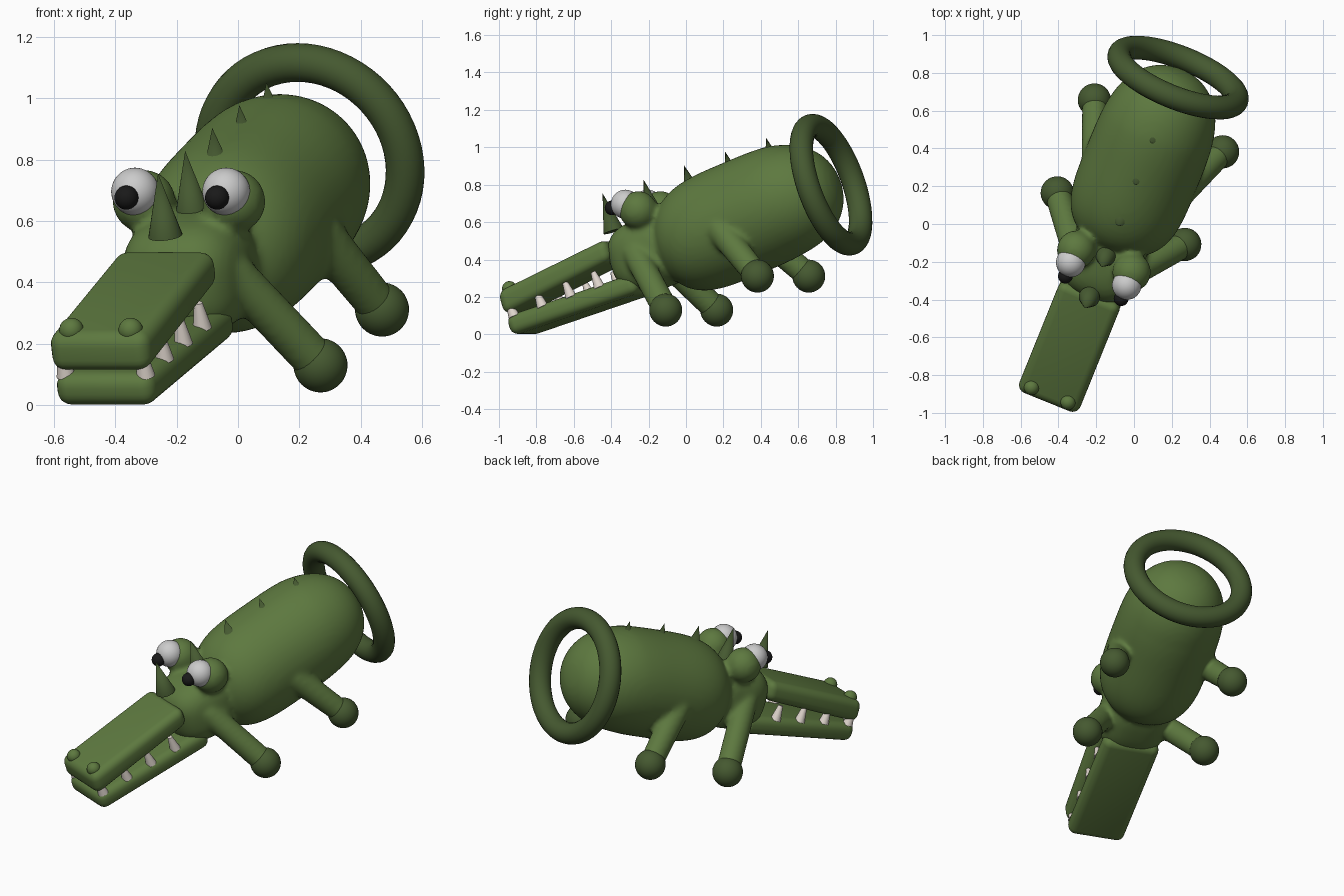
import bpy, bmesh, math
from mathutils import Matrix, Vector

if "Cube" in bpy.data.objects:
    bpy.data.objects.remove(bpy.data.objects["Cube"])

# Pose: model is built along local y (front is -y), then pitched, yawed and placed
POSE = (Matrix.Translation((0.233, 0.775, 0.80)) @ Matrix.Rotation(math.radians(-22), 4, 'Z')
        @ Matrix.Rotation(math.radians(17.5), 4, 'X'))


def material(name, rgb):
    m = bpy.data.materials.new(name)
    m.diffuse_color = (*rgb, 1)
    m.use_nodes = True
    m.node_tree.nodes["Principled BSDF"].inputs["Base Color"].default_value = m.diffuse_color
    return m


GREEN = material("green", (0.11, 0.19, 0.05))
DARK = material("dark_green", (0.06, 0.10, 0.03))
WHITE = material("white", (0.8, 0.8, 0.8))
BLACK = material("black", (0.01, 0.01, 0.01))
IVORY = material("ivory", (0.75, 0.68, 0.62))


def finish(bm, name, mat, angle=40):
    bmesh.ops.recalc_face_normals(bm, faces=bm.faces)
    me = bpy.data.meshes.new(name)
    bm.to_mesh(me)
    bm.free()
    ob = bpy.data.objects.new(name, me)
    bpy.context.collection.objects.link(ob)
    ob.matrix_world = POSE
    me.materials.append(mat)
    bpy.ops.object.select_all(action='DESELECT')
    ob.select_set(True)
    bpy.context.view_layer.objects.active = ob
    bpy.ops.object.shade_smooth_by_angle(angle=math.radians(angle))
    return ob


def add_ball(bm, c, r, power=1.0):
    # power below 1 makes the ball boxier
    vs = bmesh.ops.create_uvsphere(bm, u_segments=32, v_segments=20, radius=1)["verts"]
    r = (r, r, r) if isinstance(r, (int, float)) else r
    for v in vs:
        v.co = Vector([c[i] + r[i] * math.copysign(abs(v.co[i]) ** power, v.co[i]) for i in range(3)])


def add_cone(bm, a, b, r1, r2, seg=24):
    a, b = Vector(a), Vector(b)
    d = b - a
    m = Matrix.Translation((a + b) / 2) @ d.to_track_quat('Z', 'Y').to_matrix().to_4x4()
    bmesh.ops.create_cone(bm, cap_ends=True, segments=seg, radius1=r1, radius2=r2,
                          depth=d.length, matrix=m)


def ball(name, c, r, mat):
    bm = bmesh.new()
    add_ball(bm, c, r)
    return finish(bm, name, mat)


def jaw(name, half, front, back):
    # front and back: (y, low z, high z)
    bm = bmesh.new()
    bmesh.ops.create_cube(bm, size=2)
    for v in bm.verts:
        y, lo, hi = front if v.co.y < 0 else back
        v.co = (v.co.x * half, y, lo if v.co.z < 0 else hi)
    bmesh.ops.bevel(bm, geom=bm.edges[:], offset=0.045, segments=5, profile=0.5, affect='EDGES')
    return finish(bm, name, GREEN)


# Body, head, eye sockets and legs fused into one soft skin
bm = bmesh.new()
vs = bmesh.ops.create_uvsphere(bm, u_segments=48, v_segments=64, radius=1)["verts"]
for v in vs:
    t = v.co.z
    ring = math.hypot(v.co.x, v.co.y)
    # front end is blunter than the rump, and hangs slightly lower
    r = 0.313 * max(0, 1 - abs(t) ** (4.2 if t < 0 else 3)) ** (1 / 2.2)
    k = r / ring if ring > 1e-5 else 0
    v.co = (v.co.x * k, -0.5 + 0.535 * t, v.co.y * k + 0.035 * min(0, t - 0.4))
add_ball(bm, (0, -1.09, -0.04), (0.205, 0.225, 0.195), 0.72)
for s in (-1, 1):
    add_ball(bm, (s * 0.158, -1.04, 0.185), 0.103)
    add_cone(bm, (s * 0.15, -1.13, -0.02), (s * 0.362, -0.97, -0.397), 0.07, 0.07)
    add_cone(bm, (s * 0.25, -0.59, -0.06), (s * 0.365, -0.41, -0.385), 0.075, 0.067)
body = finish(bm, "body", GREEN, 180)
mod = body.modifiers.new("fuse", 'REMESH')
mod.mode = 'VOXEL'
mod.voxel_size = 0.014
mod.use_smooth_shade = True
mod = body.modifiers.new("soften", 'SMOOTH')
mod.iterations = 8

# Jaws
jaw("upper_jaw", 0.174, (-1.95, -0.118, 0.014), (-1.27, -0.022, 0.098))
jaw("lower_jaw", 0.172, (-1.945, -0.235, -0.125), (-1.17, -0.235, -0.125))

# Paired parts: feet, eyes, nostrils
for side, s in (("left", -1), ("right", 1)):
    ball("front_foot_" + side, (s * 0.364, -0.97, -0.397), 0.088, DARK)
    ball("rear_foot_" + side, (s * 0.366, -0.41, -0.383), 0.088, DARK)
    ball("eye_" + side, (s * 0.16, -1.10, 0.237), 0.078, WHITE)
    ball("pupil_" + side, (s * 0.159, -1.18, 0.242), 0.039, BLACK)
    ball("nostril_" + side, (s * 0.104, -1.895, 0.015), 0.04, GREEN)
    # Blunt teeth along the lower jaw
    bm = bmesh.new()
    for i in range(4):
        y = -1.9 + i * 0.172
        add_cone(bm, (s * 0.14, y, -0.14), (s * 0.14, y - 0.01, -0.05), 0.031, 0.014, 16)
    finish(bm, "teeth_" + side, IVORY)

# Row of spikes from brow to rump
bm = bmesh.new()
for i in range(5):
    y = -1.27 + i * 0.247
    add_cone(bm, (0, y, 0.14), (0, y, 0.352), 0.056 if i < 2 else 0.068, 0.0)
finish(bm, "back_spikes", DARK)

# Ring around the rear end
bpy.ops.mesh.primitive_torus_add(major_segments=64, minor_segments=20,
                                 major_radius=0.333, minor_radius=0.063)
tail = bpy.context.object
tail.name = "tail_ring"
tail.matrix_world = POSE @ Matrix.Rotation(math.pi / 2 + math.radians(1), 4, 'X')
tail.data.materials.append(DARK)
bpy.ops.object.shade_smooth_by_angle(angle=math.radians(60))
